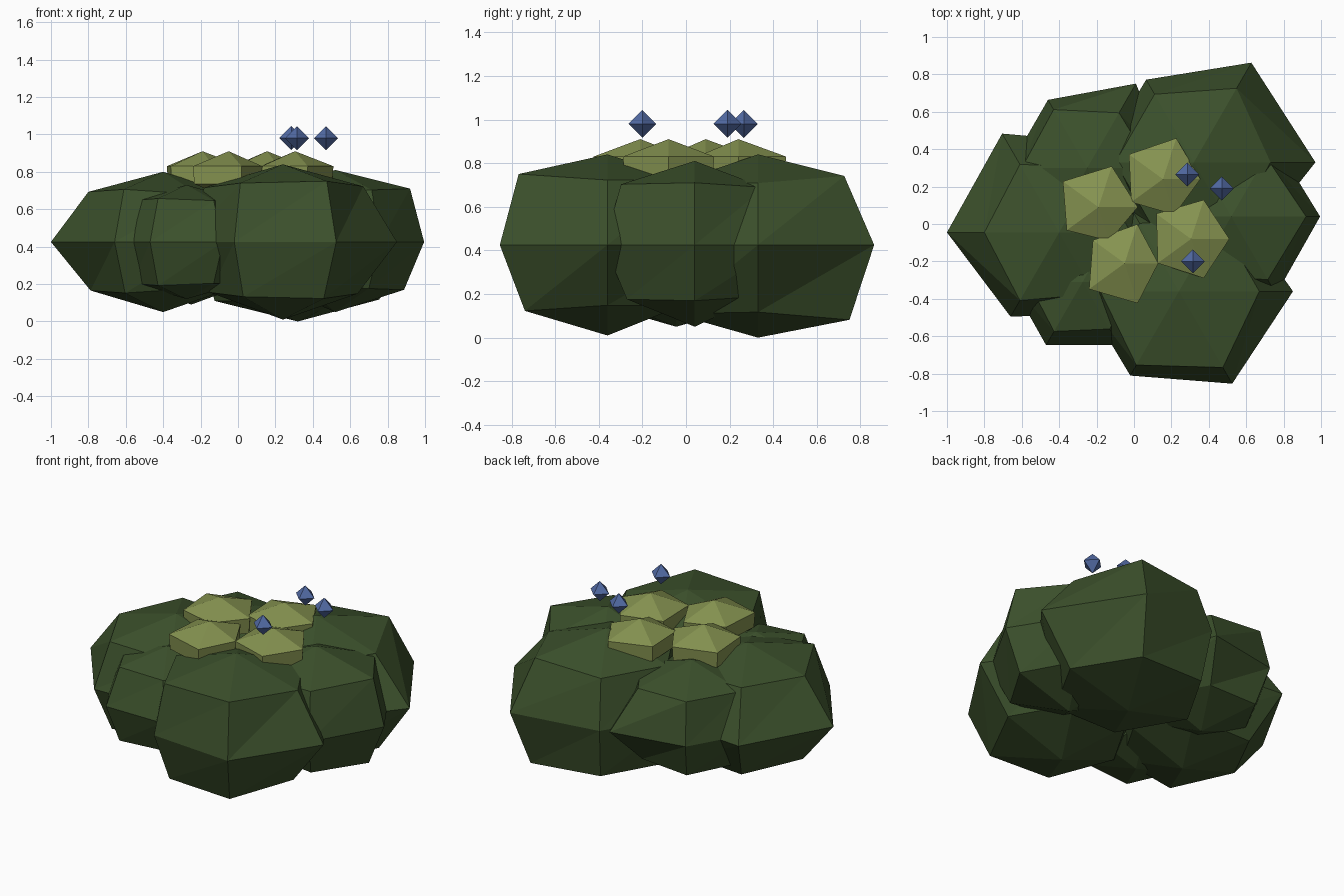
import bpy, bmesh
from math import cos, sin, tau

cube = bpy.data.objects.get("Cube")
if cube:
    bpy.data.objects.remove(cube, do_unlink=True)


def make_material(name, colour):
    mat = bpy.data.materials.new(name)
    mat.use_nodes = True
    mat.diffuse_color = (*colour, 1)
    mat.node_tree.nodes["Principled BSDF"].inputs["Base Color"].default_value = (*colour, 1)
    return mat


leaf_green = make_material("leaf_green", (0.045, 0.082, 0.025))
moss_yellow = make_material("moss_yellow", (0.235, 0.29, 0.08))
berry_blue = make_material("berry_blue", (0.085, 0.145, 0.37))


def finish(bm, name, mat):
    bmesh.ops.recalc_face_normals(bm, faces=bm.faces)
    mesh = bpy.data.meshes.new(name)
    bm.to_mesh(mesh)
    bm.free()
    mesh.materials.append(mat)
    obj = bpy.data.objects.new(name, mesh)
    bpy.context.collection.objects.link(obj)
    return obj


def blob(name, mat, x, y, bottom, top, rings):
    """Faceted lump: two poles joined by rings, each ring = list of (radius, height)."""
    bm = bmesh.new()
    low = bm.verts.new((x, y, bottom))
    high = bm.verts.new((x, y, top))
    loops = []
    for ring in rings:
        n = len(ring)
        loops.append([bm.verts.new((x + r * cos(tau * i / n), y + r * sin(tau * i / n), z))
                      for i, (r, z) in enumerate(ring)])
    for i in range(n):
        j = (i + 1) % n
        bm.faces.new((low, loops[0][j], loops[0][i]))
        bm.faces.new((high, loops[-1][i], loops[-1][j]))
        for a, b in zip(loops, loops[1:]):
            bm.faces.new((a[i], a[j], b[j]))
            bm.faces.new((a[i], b[j], b[i]))
    return finish(bm, name, mat)


def leaf_clump(name, x, y, size, bottom, top, lower, middle, shoulder):
    """Six-sided clump; shoulder vertices slide along their direction from the centre."""
    mid = 0.425
    under = [(r * lower, mid - (mid - bottom) * r * lower / size) for r in shoulder]
    over = [(r, mid + (top - mid) * r / size) for r in shoulder]
    blob(name, leaf_green, x, y, bottom, top, [under, [(r, mid) for r in middle], over])


# Large green clumps of the bush
leaf_clump("front_clump", 0.24, -0.36, 0.6, 0.01, 0.84, 0.93,
           [0.61, 0.55, 0.55, 0.53, 0.52, 0.57], [0.43, 0.43, 0.42, 0.42, 0.455, 0.47])
leaf_clump("back_left_clump", 0.32, 0.33, 0.6, 0, 0.84, 1.06,
           [0.65, 0.615, 0.51, 0.52, 0.55, 0.55], [0.41, 0.457, 0.42, 0.42, 0.42, 0.42])
leaf_clump("left_clump", 0.52, 0.04, 0.54, 0.05, 0.81, 0.92,
           [0.475, 0.46, 0.45, 0.45, 0.45, 0.48], [0.4, 0.37, 0.36, 0.36, 0.36, 0.39])
leaf_clump("right_clump", -0.4, -0.045, 0.56, 0.05, 0.8, 0.97,
           [0.55, 0.55, 0.61, 0.6, 0.52, 0.5], [0.38, 0.4, 0.42, 0.4, 0.42, 0.38])
leaf_clump("back_right_clump", -0.25, 0.3, 0.5, 0.09, 0.78, 0.92,
           [0.45, 0.52, 0.42, 0.42, 0.45, 0.45], [0.35, 0.34, 0.36, 0.35, 0.35, 0.35])
leaf_clump("small_front_clump", -0.275, -0.31, 0.4, 0.12, 0.73, 1.0,
           [0.39, 0.39, 0.39, 0.385, 0.39, 0.39], [0.29, 0.29, 0.29, 0.29, 0.305, 0.29])

# Pale moss pads on top
pads = {
    "left_pad": (0.305, -0.08, [0.205, 0.22, 0.23, 0.22, 0.22]),
    "right_pad": (-0.19, 0.09, [0.21, 0.23, 0.235, 0.21, 0.19]),
    "front_pad": (-0.05, -0.21, [0.18, 0.22, 0.21, 0.235, 0.225]),
    "back_pad": (0.155, 0.24, [0.2, 0.23, 0.225, 0.21, 0.2]),
}
for name, (x, y, radii) in pads.items():
    blob(name, moss_yellow, x, y, 0.66, 0.91,
         [[(r * 0.97, 0.735) for r in radii], [(r, 0.83) for r in radii]])

# Floating berries
for name, x, y in (("back_berry", 0.285, 0.265), ("left_berry", 0.47, 0.19),
                   ("front_berry", 0.315, -0.2)):
    ring = [(0.064, 0.98)] * 4
    blob(name, berry_blue, x, y, 0.916, 1.044, [ring])
